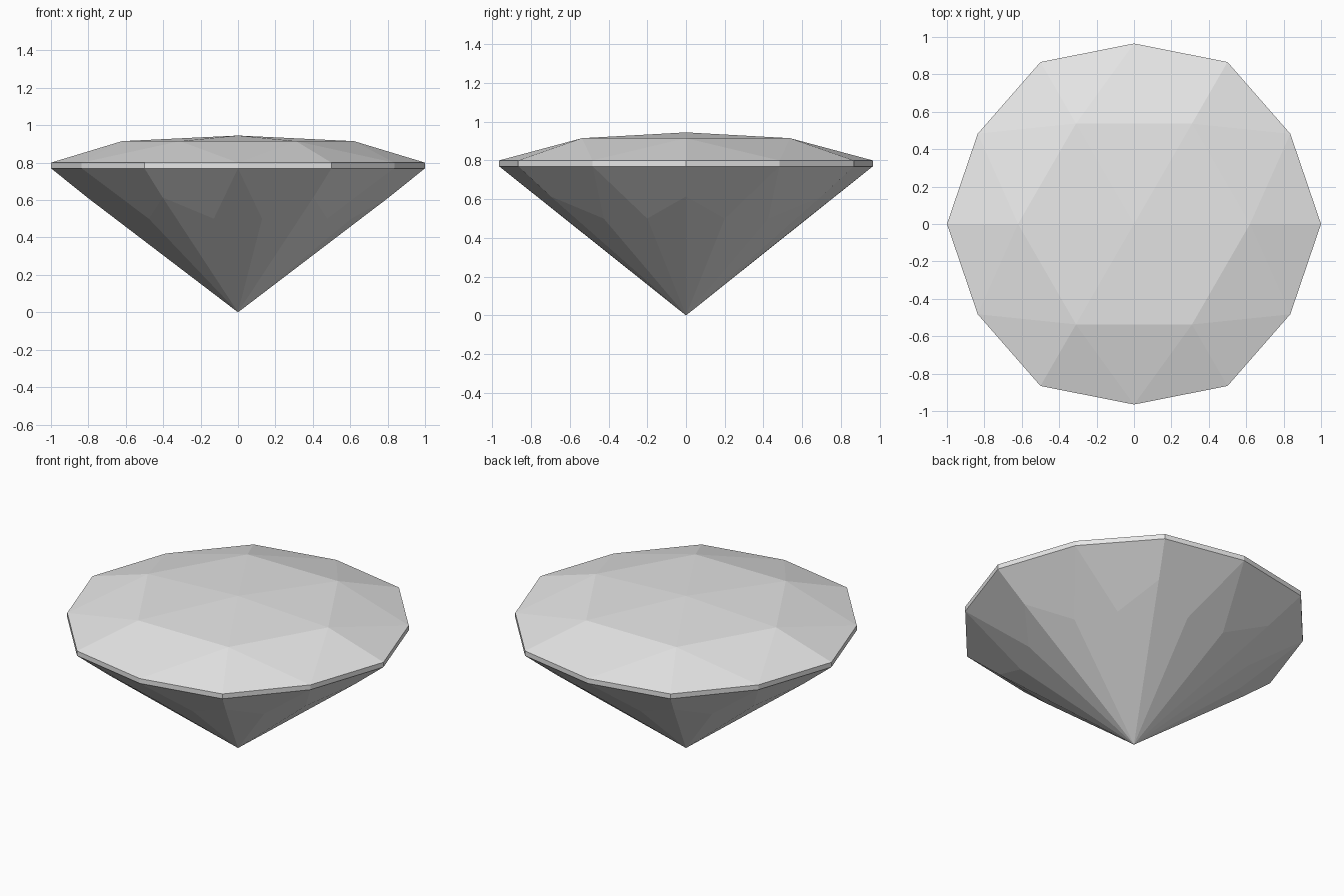
import bpy
import bmesh
from math import cos, sin, radians

cube = bpy.data.objects.get("Cube")
if cube:
    bpy.data.objects.remove(cube, do_unlink=True)

SIDES = 6
STEP = 360 / SIDES

stone = bpy.data.materials.new("pale_grey_stone")
stone.use_nodes = True
stone.diffuse_color = (0.8, 0.8, 0.8, 1)
stone.node_tree.nodes["Principled BSDF"].inputs["Base Color"].default_value = (0.8, 0.8, 0.8, 1)

bm = bmesh.new()


def ring(radius, z, offset=0):
    """Six points around the vertical axis, turned by offset degrees."""
    angles = [radians(i * STEP + offset) for i in range(SIDES)]
    return [bm.verts.new((radius * cos(a), radius * sin(a), z)) for a in angles]


# Tips and rings, from top to bottom
peak = bm.verts.new((0, 0, 0.945))
table = ring(0.62, 0.915)
corner_top, middle_top = ring(1, 0.8), ring(0.965, 0.8, 30)
corner_low, middle_low = ring(1, 0.77), ring(0.965, 0.77, 30)
keel = ring(0.806, 0.614)
after = ring(0.638, 0.5, 18.3)
before = ring(0.638, 0.5, -18.3)
tip = bm.verts.new((0, 0, 0))

for i in range(SIDES):
    n = (i + 1) % SIDES
    facets = [
        # Crown: shallow top, star facets and rim facets
        (peak, table[i], table[n]),
        (table[i], middle_top[i], table[n]),
        (table[i], corner_top[i], middle_top[i]),
        (table[n], middle_top[i], corner_top[n]),
        # Girdle band
        (corner_top[i], corner_low[i], middle_low[i], middle_top[i]),
        (middle_top[i], middle_low[i], corner_low[n], corner_top[n]),
        # Pavilion: upper facets, long kites and facets beside each keel
        (corner_low[i], keel[i], after[i], middle_low[i]),
        (middle_low[i], before[n], keel[n], corner_low[n]),
        (middle_low[i], after[i], tip, before[n]),
        (keel[i], tip, after[i]),
        (keel[n], before[n], tip),
    ]
    for facet in facets:
        bm.faces.new(facet)

bmesh.ops.recalc_face_normals(bm, faces=bm.faces)
mesh = bpy.data.meshes.new("cut_gemstone")
bm.to_mesh(mesh)
bm.free()
mesh.materials.append(stone)
bpy.context.collection.objects.link(bpy.data.objects.new("cut_gemstone", mesh))
